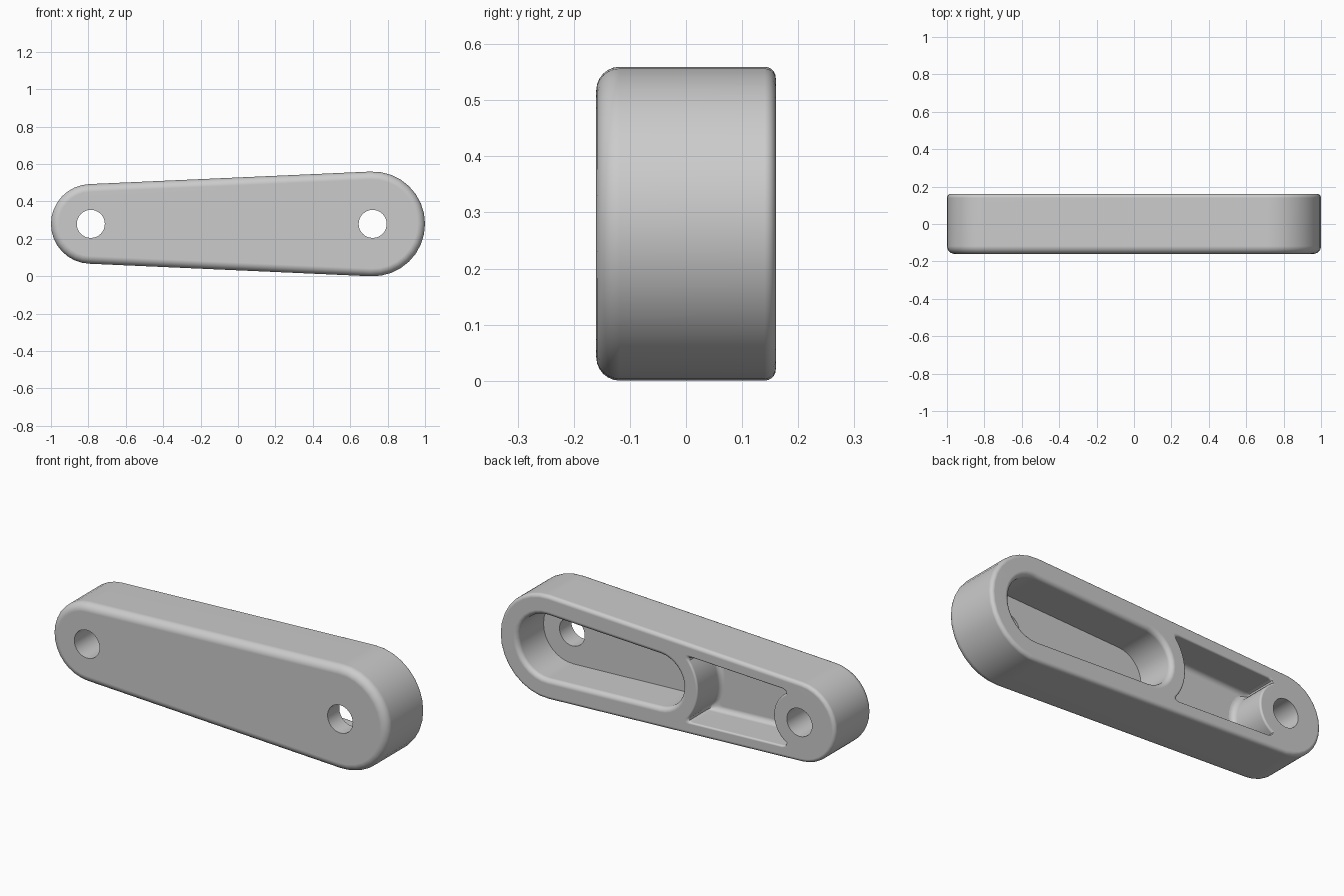
import bpy, bmesh
from math import sin, cos, asin, sqrt, pi

cube = bpy.data.objects.get("Cube")
if cube:
    bpy.data.objects.remove(cube)

MID_Z = 0.28
BACK, FRONT = 0.16, -0.16
BIG_X, SMALL_X = 0.72, -0.787

grey = bpy.data.materials.new("plain grey")
grey.use_nodes = True
grey.diffuse_color = (0.6, 0.6, 0.6, 1)
grey.node_tree.nodes["Principled BSDF"].inputs["Base Color"].default_value = (0.6, 0.6, 0.6, 1)


def arc(cx, r, a, b, n=16):
    return [(cx + r * cos(a + (b - a) * i / n), r * sin(a + (b - a) * i / n))
            for i in range(n + 1)]


def capsule(x1, r1, x2, r2):
    """Two circles joined by their outer tangents, big one at x1."""
    t = pi / 2 + asin((r1 - r2) / (x1 - x2))
    return arc(x1, r1, -t, t) + arc(x2, r2, t, 2 * pi - t)


def fillet(radius, steps=5):
    """Quarter round as (distance from face, inset) pairs, from face to wall."""
    return [(radius * (1 - cos(i / steps * pi / 2)), radius * (1 - sin(i / steps * pi / 2)))
            for i in range(steps + 1)]


def loft(name, outline, stations):
    """Skin outline(offset) through (y, offset) stations and cap both ends."""
    bm = bmesh.new()
    rings = [[bm.verts.new((x, y, z + MID_Z)) for x, z in outline(off)] for y, off in stations]
    for a, b in zip(rings, rings[1:]):
        for i in range(len(a)):
            j = (i + 1) % len(a)
            bm.faces.new((a[i], a[j], b[j], b[i]))
    bm.faces.new(rings[0])
    bm.faces.new(rings[-1])
    bmesh.ops.recalc_face_normals(bm, faces=bm.faces)
    mesh = bpy.data.meshes.new(name)
    bm.to_mesh(mesh)
    bm.free()
    mesh.materials.append(grey)
    obj = bpy.data.objects.new(name, mesh)
    bpy.context.collection.objects.link(obj)
    return obj


# Outlines
def body_outline(off):
    return capsule(BIG_X, 0.28 + off, SMALL_X, 0.213 + off)


def long_pocket_outline(off):
    return capsule(BIG_X, 0.17 + off, 0.05, 0.142 + off)


def short_pocket_outline(off):
    # boss arc on one side, divider arc on the other, sloping edges between
    boss = arc(SMALL_X, 0.155 - off, -pi / 3, pi / 3, 12)
    r, cx = 0.25 - off, 0.07
    top = 0.175 + off
    a = asin((top - 0.022) / r)
    rib = arc(cx, r, pi - a, pi + a, 14)
    rib_x = cx - sqrt(r * r - (top - 0.022) ** 2)
    upper = [(-0.705, 0.144 + off), (-0.685, 0.152 + off),
             (rib_x - 0.015, top), (rib_x, top - 0.007)]
    lower = [(x, -z) for x, z in reversed(upper)]
    return boss + upper + rib + lower


# Lever body: large round on the front edge, small round on the back edge
front_round = [(FRONT + d, -i) for d, i in fillet(0.042, 6)]
back_round = [(BACK - d, -i) for d, i in reversed(fillet(0.02))]
lever = loft("lever_body", body_outline, front_round + back_round)


def mouth(radius):
    """Rounded lip where a pocket opens on the back face."""
    lip = [(BACK - d, i) for d, i in reversed(
        [(radius - radius * sin(k / 5 * pi / 2), radius - radius * cos(k / 5 * pi / 2))
         for k in range(5, -1, -1)])]
    return lip + [(BACK + 0.05, radius)]


# Pockets and pin holes
cutters = [
    loft("long_pocket", long_pocket_outline, [(-0.06, 0)] + mouth(0.025)),
    loft("short_pocket", short_pocket_outline,
         [(-0.035 + d, -i) for d, i in fillet(0.028)] + mouth(0.01)),
]
for x in (BIG_X, SMALL_X):
    cutters.append(loft("pin_hole", lambda off, x=x: arc(x, 0.075, 0, 2 * pi * 31 / 32, 31),
                        [(FRONT - 0.05, 0), (BACK + 0.05, 0)]))

bpy.ops.object.select_all(action="DESELECT")
bpy.context.view_layer.objects.active = lever
lever.select_set(True)
for cutter in cutters:
    cutter.hide_render = True
    cut = lever.modifiers.new("cut", "BOOLEAN")
    cut.operation = "DIFFERENCE"
    cut.solver = "EXACT"
    cut.object = cutter
    bpy.ops.object.modifier_apply(modifier=cut.name)
for cutter in cutters:
    bpy.data.objects.remove(cutter)

# Smooth rounds, crisp corners
bpy.ops.object.shade_smooth_by_angle(angle=0.6)
weights = lever.modifiers.new("flat_face_shading", "WEIGHTED_NORMAL")
weights.keep_sharp = True
